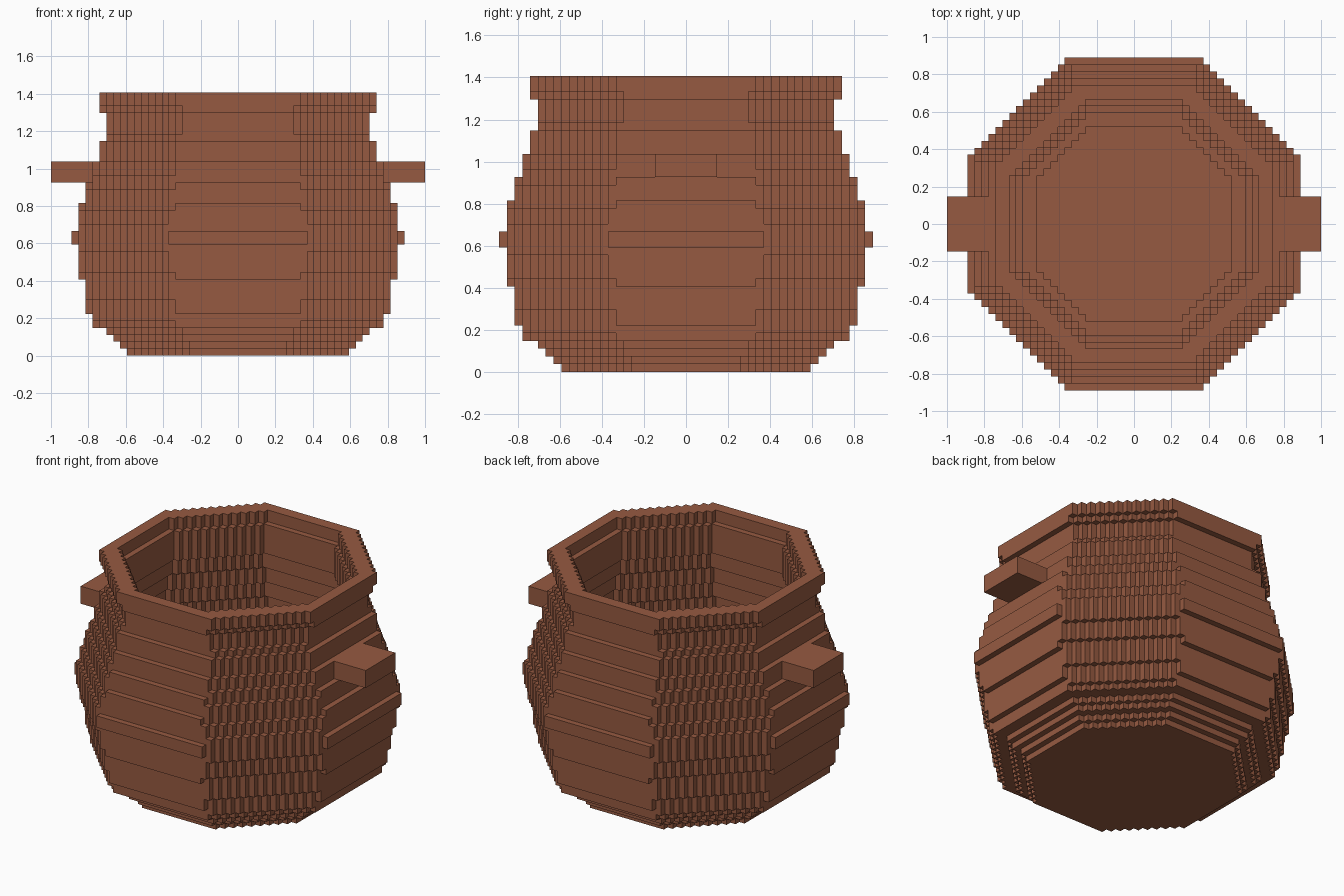
import bpy
import bmesh
from mathutils import Vector

U = 1 / 27  # size of one block

cube = bpy.data.objects.get("Cube")
if cube:
    bpy.data.objects.remove(cube)

clay = bpy.data.materials.new("brown clay")
clay.use_nodes = True
clay.diffuse_color = (0.305, 0.102, 0.053, 1)
clay.node_tree.nodes["Principled BSDF"].inputs["Base Color"].default_value = clay.diffuse_color

# Tiers: (half width, half length of the flat side, height where the tier ends)
OUTER = [(16, 7, 1), (17, 7, 2), (18, 8, 3), (19, 8, 4), (21, 9, 5), (21, 10, 6),
         (22, 9, 8), (22, 10, 11), (23, 9, 12), (23, 10, 15), (23, 11, 16),
         (24, 10, 18), (23, 11, 19), (23, 10, 21), (23, 9, 22), (22, 10, 24),
         (22, 9, 25), (21, 10, 26), (21, 9, 28), (20, 9, 31), (19, 9, 32),
         (19, 8, 35), (20, 8, 36), (20, 9, 38)]
INNER = [(18, 7, 36), (17, 7, 31), (18, 8, 28), (19, 8, 25), (20, 9, 22),
         (21, 9, 11), (20, 9, 6), (19, 8, 4), (16, 7, 3), (14, 7, 2)]


def row_width(r, w, j):
    """Half width of a stepped octagon in block row j."""
    if j >= r:
        return 0
    return r if j < w else r - (j - w + 1)


def outline(r, w):
    """Counter-clockwise stepped octagon."""
    quarter = [(r, -w), (r, w)]
    for k in range(1, r - w):
        quarter += [(r - k, w + k - 1), (r - k, w + k)]
    quarter.append((w, r - 1))
    points = []
    for _ in range(4):
        points += quarter
        quarter = [(-y, x) for x, y in quarter]
    return points


def add_face(bm, points):
    bm.faces.new([bm.verts.new(Vector(p) * U) for p in points])


def add_walls(bm, r, w, z0, z1):
    loop = outline(r, w)
    for (ax, ay), (bx, by) in zip(loop, loop[1:] + loop[:1]):
        add_face(bm, [(ax, ay, z0), (bx, by, z0), (bx, by, z1), (ax, ay, z1)])


def add_ledge(bm, before, after, z):
    """Flat strips that join two stepped octagons at one height."""
    size = max(before[0], after[0])
    rows = [(row_width(*before, j), row_width(*after, j)) for j in range(size)]
    start = 0
    for j in range(1, size + 1):
        if j < size and rows[j] == rows[start]:
            continue
        a, b = rows[start]
        if a != b:
            for sx in (1, -1):
                for sy in (1, -1):
                    strip = [(sx * b, sy * start, z), (sx * a, sy * start, z),
                             (sx * a, sy * j, z), (sx * b, sy * j, z)]
                    add_face(bm, strip if sx * sy > 0 else strip[::-1])
        start = j


def finish(bm, name):
    bmesh.ops.remove_doubles(bm, verts=bm.verts, dist=0.0001)
    mesh = bpy.data.meshes.new(name)
    bm.to_mesh(mesh)
    bm.free()
    mesh.materials.append(clay)
    bpy.context.collection.objects.link(bpy.data.objects.new(name, mesh))


# Pot: one skin running up the outside, over the rim and down to the floor
bm = bmesh.new()
shape, height = (0, 0), 0
for r, w, end in OUTER + INNER:
    add_ledge(bm, shape, (r, w), height)
    add_walls(bm, r, w, height, end)
    shape, height = (r, w), end
add_ledge(bm, shape, (0, 0), height)
finish(bm, "pot_body")

# Handles: a plain block on each side
for name, side in (("left_handle", 1), ("right_handle", -1)):
    bm = bmesh.new()
    bmesh.ops.create_cube(bm, size=1)
    for v in bm.verts:
        v.co = Vector((side * 23.75 + v.co.x * 6.5, v.co.y * 8, 26.5 + v.co.z * 3)) * U
    finish(bm, name)
